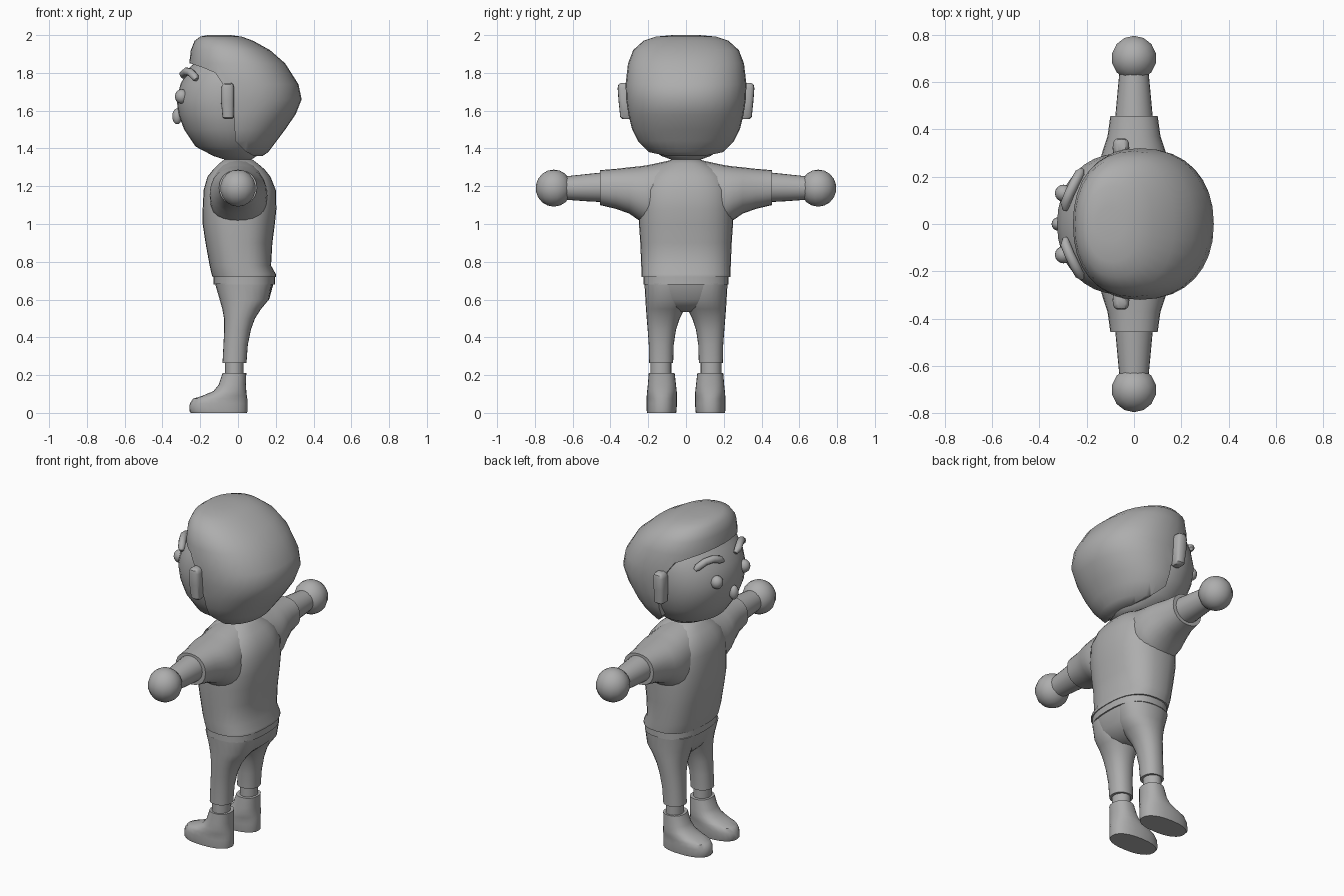
import bpy, bmesh, math
from mathutils import Vector

if "Cube" in bpy.data.objects:
    bpy.data.objects.remove(bpy.data.objects["Cube"])

grey = bpy.data.materials.new("plain_grey")
grey.diffuse_color = (0.42, 0.42, 0.42, 1)
grey.use_nodes = True
grey.node_tree.nodes["Principled BSDF"].inputs["Base Color"].default_value = grey.diffuse_color


def finish(name, bm):
    bmesh.ops.recalc_face_normals(bm, faces=bm.faces)
    me = bpy.data.meshes.new(name)
    bm.to_mesh(me)
    bm.free()
    me.materials.append(grey)
    ob = bpy.data.objects.new(name, me)
    bpy.context.collection.objects.link(ob)
    return ob


def loft(name, rings, axis='z', n=24, p=2.2):
    """Skin superellipse rings (t, a0, a1, b0, b1) stacked along z (a=x, b=y) or y (a=x, b=z)."""
    bm = bmesh.new()
    loops = []
    for t, a0, a1, b0, b1 in rings:
        loop = []
        for i in range(n):
            c, s = math.cos(math.tau * i / n), math.sin(math.tau * i / n)
            a = (a0 + a1) / 2 + (a1 - a0) / 2 * math.copysign(abs(c) ** (2 / p), c)
            b = (b0 + b1) / 2 + (b1 - b0) / 2 * math.copysign(abs(s) ** (2 / p), s)
            loop.append(bm.verts.new((a, b, t) if axis == 'z' else (a, t, b)))
        loops.append(loop)
    for lo, hi in zip(loops, loops[1:]):
        for i in range(n):
            j = (i + 1) % n
            bm.faces.new((lo[i], lo[j], hi[j], hi[i]))
    bm.faces.new(loops[0])
    bm.faces.new(loops[-1])
    return finish(name, bm)


def sym(rings):
    """Rings (t, a0, a1, half_width) centred on b = 0."""
    return [(t, a0, a1, -h, h) for t, a0, a1, h in rings]


def side(rings, s):
    """Put leg rings on one side of the body."""
    return [(t, a0, a1, s * b0, s * b1) for t, a0, a1, b0, b1 in rings]


def ball(name, centre, radii, u=16, v=10):
    bm = bmesh.new()
    bmesh.ops.create_uvsphere(bm, u_segments=u, v_segments=v, radius=1)
    bmesh.ops.scale(bm, vec=radii, verts=bm.verts)
    bmesh.ops.translate(bm, vec=centre, verts=bm.verts)
    return finish(name, bm)


# Head
loft("head", sym([
    (1.335, -.05, .06, .06), (1.36, -.13, .10, .13), (1.41, -.225, .13, .205),
    (1.50, -.285, .17, .262), (1.58, -.315, .19, .285), (1.66, -.325, .20, .297),
    (1.74, -.305, .20, .293), (1.82, -.262, .17, .275), (1.89, -.20, .12, .22)]), n=32, p=2.1)

# Hair: full cap trimmed along the hairline
hair = loft("hair", sym([
    (1.36, -.12, .13, .12), (1.38, -.15, .16, .20), (1.44, -.20, .205, .255),
    (1.50, -.23, .25, .285), (1.58, -.25, .305, .305), (1.66, -.26, .337, .317),
    (1.74, -.27, .32, .32), (1.85, -.258, .25, .307), (1.92, -.25, .17, .28),
    (1.97, -.23, .08, .225), (1.992, -.20, .02, .16), (2.0, -.16, -.04, .07)]), n=32, p=2.2)
hairline = [(-.4, 2.1), (-.4, 1.87), (-.25, 1.85), (-.19, 1.83), (-.12, 1.80), (-.08, 1.74),
            (-.05, 1.62), (-.02, 1.56), (-.015, 1.44), (.04, 1.385), (.10, 1.35),
            (.5, 1.3), (.5, 2.1)]
bm = bmesh.new()
face = bm.faces.new([bm.verts.new((x, -.5, z)) for x, z in hairline])
ext = bmesh.ops.extrude_face_region(bm, geom=[face], use_keep_orig=True)
bmesh.ops.translate(bm, vec=(0, 1, 0),
                    verts=[g for g in ext["geom"] if isinstance(g, bmesh.types.BMVert)])
cutter = finish("hairline_cutter", bm)
cutter.hide_render = True
trim = hair.modifiers.new("trim", 'BOOLEAN')
trim.operation, trim.solver, trim.object = 'INTERSECT', 'EXACT', cutter
bpy.context.view_layer.objects.active = hair
bpy.ops.object.modifier_apply(modifier="trim")
bpy.data.objects.remove(cutter)

# Nose and neck
ball("nose", (-.322, 0, 1.57), (.026, .028, .042))
loft("neck", sym([(1.28, -.075, .075, .075), (1.38, -.065, .07, .07)]))

# Shirt body
loft("shirt", sym([
    (.72, -.135, .20, .235), (.735, -.14, .20, .236), (.78, -.15, .175, .237),
    (.90, -.172, .182, .242), (1.0, -.187, .195, .249), (1.08, -.187, .203, .25),
    (1.18, -.182, .20, .245), (1.25, -.162, .172, .215), (1.29, -.13, .14, .17),
    (1.32, -.10, .105, .12), (1.342, -.072, .075, .075)]), n=32, p=2.5)

# Waistband and seat of the trousers
loft("trousers_waist", sym([(.68, -.13, .195, .225), (.725, -.13, .195, .225)]), n=32, p=2.5)
loft("trousers_seat", sym([
    (.535, -.05, .07, .05), (.56, -.075, .12, .13), (.60, -.095, .165, .20),
    (.685, -.12, .188, .219)]), n=32, p=2.5)

for s, label in ((1, "left"), (-1, "right")):
    # Face details and ears
    ball("eye_" + label, (-.298, s * .13, 1.675), (.036, .036, .038))
    loft("ear_" + label, [
        (1.555, -.07, -.03, s * .29, s * .335), (1.565, -.082, -.022, s * .28, s * .348),
        (1.65, -.09, -.02, s * .28, s * .357), (1.72, -.09, -.02, s * .285, s * .362),
        (1.738, -.083, -.025, s * .29, s * .358), (1.747, -.07, -.035, s * .30, s * .345)],
        n=16, p=3)

    # Eyebrow: bent tube along the brow
    path = [(-.29, .06, 1.778), (-.29, .085, 1.793), (-.272, .13, 1.808),
            (-.25, .175, 1.802), (-.228, .215, 1.778), (-.22, .228, 1.765)]
    bm = bmesh.new()
    loops = []
    for i, pt in enumerate(path):
        tan = (Vector(path[min(i + 1, 5)]) - Vector(path[max(i - 1, 0)])).normalized()
        u = tan.cross(Vector((0, 0, 1))).normalized()
        w = tan.cross(u)
        r = .011 if i in (0, 5) else .021
        loop = []
        for k in range(10):
            a = math.tau * k / 10
            v = Vector(pt) + u * r * math.cos(a) + w * r * math.sin(a)
            loop.append(bm.verts.new((v.x, s * v.y, v.z)))
        loops.append(loop)
    for lo, hi in zip(loops, loops[1:]):
        for k in range(10):
            bm.faces.new((lo[k], lo[(k + 1) % 10], hi[(k + 1) % 10], hi[k]))
    bm.faces.new(loops[0])
    bm.faces.new(loops[-1])
    finish("eyebrow_" + label, bm)

    # Sleeve, arm and hand
    loft("sleeve_" + label, [
        (0, -.14, .14, 1.05, 1.34), (s * .08, -.145, .145, 1.0, 1.338),
        (s * .20, -.15, .155, .99, 1.312), (s * .25, -.148, .15, 1.02, 1.305),
        (s * .30, -.135, .135, 1.055, 1.30), (s * .37, -.112, .112, 1.08, 1.292),
        (s * .455, -.10, .10, 1.10, 1.285)], axis='y')
    loft("arm_" + label, [
        (s * .42, -.082, .082, 1.115, 1.275), (s * .52, -.073, .073, 1.12, 1.265),
        (s * .66, -.06, .06, 1.13, 1.25)], axis='y', p=2)
    ball("hand_" + label, (0, s * .70, 1.19), (.096, .096, .098), 14, 9)

    # Trouser leg, ankle and shoe
    loft("trouser_leg_" + label, side([
        (.265, -.082, .045, .068, .195), (.36, -.077, .052, .065, .197),
        (.44, -.073, .068, .053, .203), (.50, -.074, .09, .033, .208),
        (.55, -.083, .122, .008, .212), (.60, -.097, .164, -.01, .215),
        (.685, -.122, .18, -.02, .22)], s), p=2.2)
    loft("ankle_" + label, side([
        (.18, -.068, .03, .078, .187), (.30, -.068, .03, .078, .187)], s), p=2)
    loft("shoe_" + label, side([
        (0, -.25, .048, .052, .206), (.01, -.258, .05, .05, .208),
        (.05, -.255, .05, .048, .208), (.075, -.238, .049, .048, .208),
        (.09, -.19, .047, .048, .208), (.115, -.13, .044, .049, .206),
        (.15, -.102, .042, .053, .202), (.21, -.082, .044, .06, .197)], s), p=2.3)

# Smooth shading with crisp cuffs, hems and hairline
bpy.ops.object.select_all(action='SELECT')
bpy.ops.object.shade_smooth_by_angle(angle=math.radians(40))
